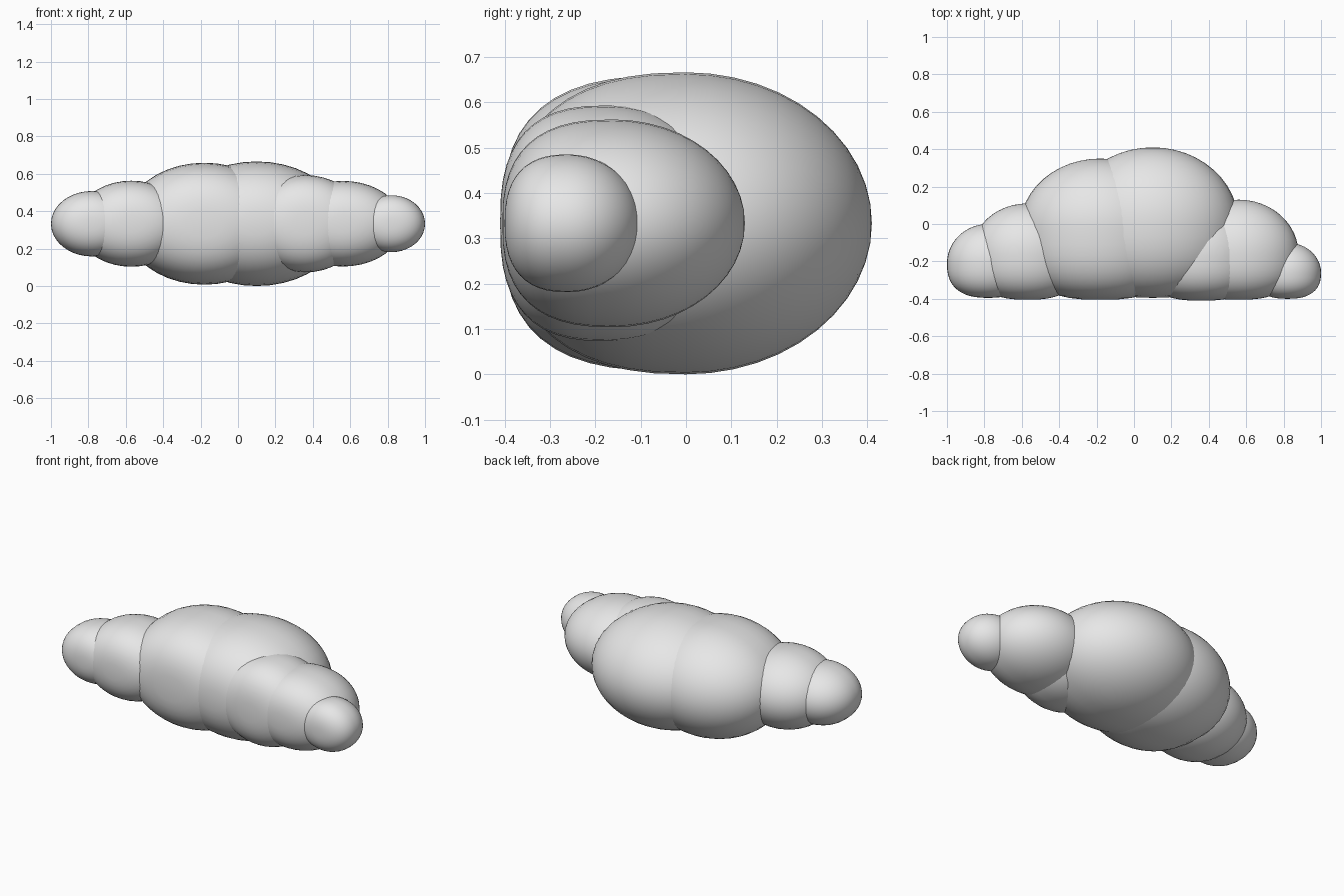
import bpy, bmesh, math

if "Cube" in bpy.data.objects:
    bpy.data.objects.remove(bpy.data.objects["Cube"])

# One matte cloud colour
grey = bpy.data.materials.new("cloud_grey")
grey.diffuse_color = (0.8, 0.8, 0.8, 1)
grey.use_nodes = True
grey.node_tree.nodes["Principled BSDF"].inputs["Base Color"].default_value = grey.diffuse_color


def puff(name, x, y, rx, back, front, rz, n, z=0.333):
    """Round lump with a domed back (+y) and a fuller, flattened front (-y)."""
    bm = bmesh.new()
    bmesh.ops.create_uvsphere(bm, u_segments=40, v_segments=24, radius=1)
    for v in bm.verts:
        a, b, c = v.co                      # the sphere's pole becomes the y axis
        r = math.hypot(a, b)
        depth = c * back
        if c < -1e-5:                       # squarer superellipse on the front half
            k = r ** (2 / n - 1) if r > 1e-5 else 0
            a, b = a * k, b * k
            depth = -front * abs(c) ** (2 / n)
        v.co = (x + a * rx, y + depth, z + b * rz)
    bmesh.ops.recalc_face_normals(bm, faces=bm.faces)
    for f in bm.faces:
        f.smooth = True
    mesh = bpy.data.meshes.new(name)
    bm.to_mesh(mesh)
    bm.free()
    mesh.materials.append(grey)
    obj = bpy.data.objects.new(name, mesh)
    bpy.context.collection.objects.link(obj)


# Two large middle lumps
puff("large_centre_puff", 0.10, 0.00, 0.46, 0.41, 0.395, 0.333, 2.4)
puff("large_left_puff", -0.18, -0.02, 0.43, 0.37, 0.385, 0.326, 2.8)

# Lumps stepping down to the left tip
puff("left_puff", -0.57, -0.16, 0.30, 0.27, 0.245, 0.230, 2.6)
puff("left_tip_puff", -0.78, -0.21, 0.22, 0.21, 0.185, 0.175, 2.5)

# Lumps stepping down to the right tip
puff("right_inner_puff", 0.36, -0.17, 0.31, 0.28, 0.24, 0.260, 2.7)
puff("right_puff", 0.56, -0.16, 0.32, 0.29, 0.245, 0.229, 2.6)
puff("right_tip_puff", 0.82, -0.26, 0.18, 0.16, 0.14, 0.152, 2.5)
